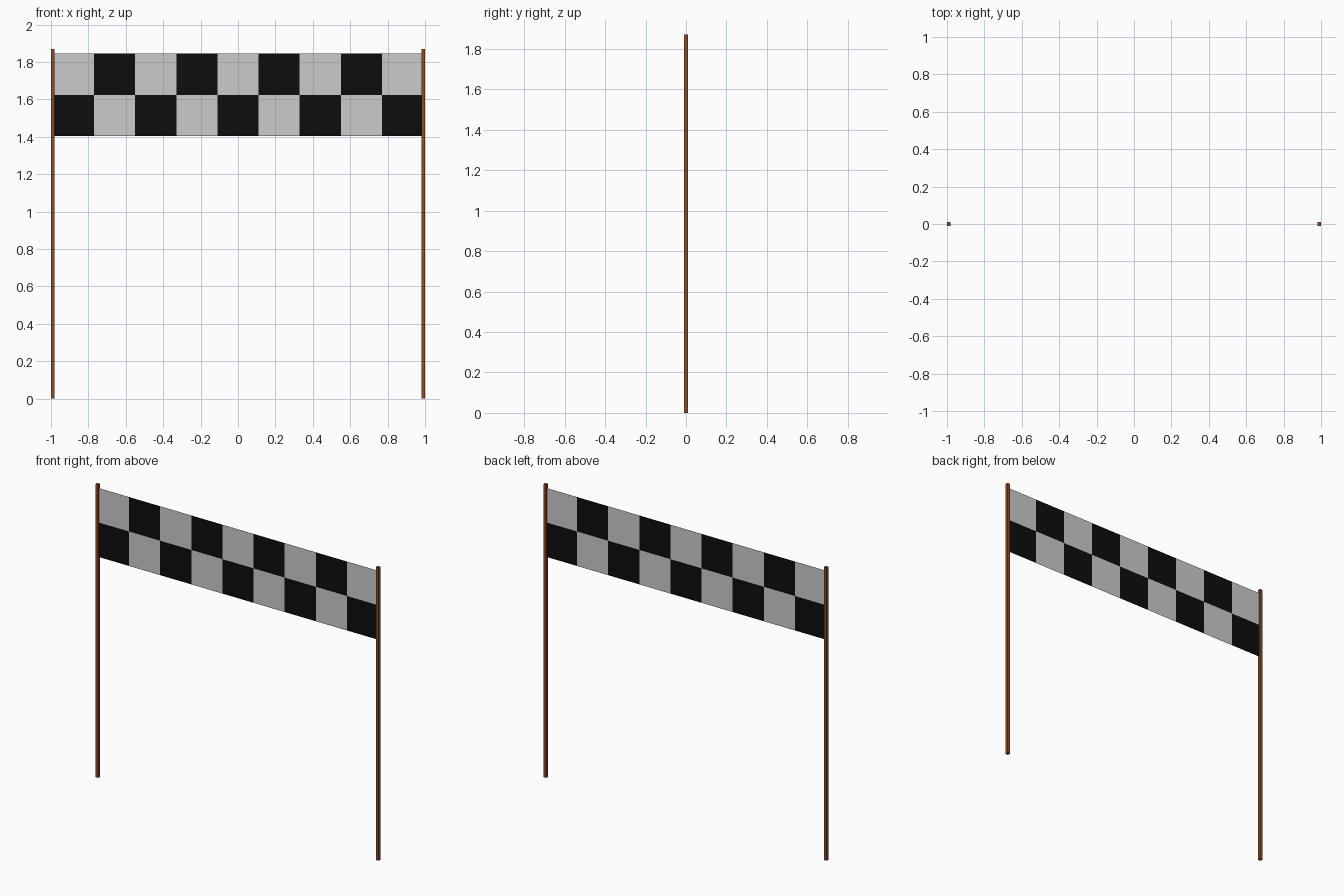
import bpy, bmesh

if "Cube" in bpy.data.objects:
    bpy.data.objects.remove(bpy.data.objects["Cube"])

def material(name, rgb):
    m = bpy.data.materials.new(name)
    m.diffuse_color = (*rgb, 1)
    m.use_nodes = True
    m.node_tree.nodes["Principled BSDF"].inputs["Base Color"].default_value = m.diffuse_color
    return m

WOOD = material("wood", (0.27, 0.07, 0.02))
WHITE = material("white_cloth", (0.8, 0.8, 0.8))
BLACK = material("black_cloth", (0.004, 0.004, 0.004))

POST_W, POST_H, POST_X = 0.02, 1.87, 0.99
COLS, ROWS, CELL, BOTTOM = 9, 2, 0.22, 1.405

# Square posts at both ends
for side, sx in (("left", -1), ("right", 1)):
    bpy.ops.mesh.primitive_cube_add(size=1, location=(sx * POST_X, 0, POST_H / 2))
    post = bpy.context.object
    post.name = side + "_post"
    post.scale = (POST_W, POST_W, POST_H)
    post.data.materials.append(WOOD)

# Flat chequered banner: a grid of quads with alternating materials
bm = bmesh.new()
grid = [[bm.verts.new((-POST_X + c * CELL, 0, BOTTOM + r * CELL))
         for c in range(COLS + 1)] for r in range(ROWS + 1)]
for r in range(ROWS):
    for c in range(COLS):
        face = bm.faces.new((grid[r][c], grid[r][c + 1],
                             grid[r + 1][c + 1], grid[r + 1][c]))
        face.material_index = (r + c + 1) % 2
mesh = bpy.data.meshes.new("banner")
bm.to_mesh(mesh)
bm.free()
mesh.materials.append(WHITE)
mesh.materials.append(BLACK)
banner = bpy.data.objects.new("banner", mesh)
bpy.context.collection.objects.link(banner)
